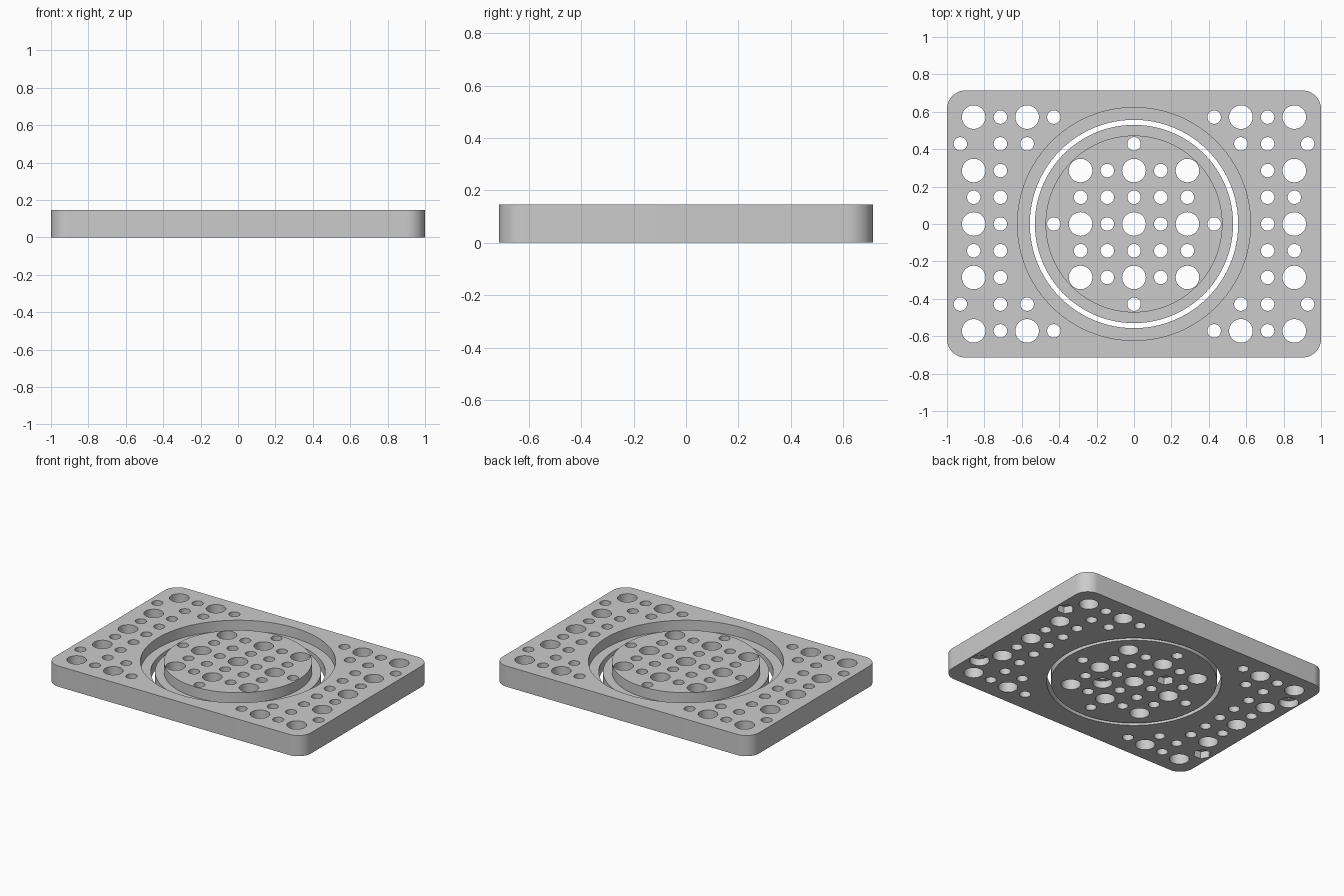
import bpy, bmesh, math

PITCH, H, LEDGE = 1 / 7, 0.146, 0.073
BIG, SMALL = 0.063, 0.036
BORE_DEPTH = 0.05

cube = bpy.data.objects.get("Cube")
if cube:
    bpy.data.objects.remove(cube, do_unlink=True)

grey = bpy.data.materials.new("plain_grey")
grey.use_nodes = True
grey.diffuse_color = (0.6, 0.6, 0.6, 1)
grey.node_tree.nodes["Principled BSDF"].inputs["Base Color"].default_value = (0.6, 0.6, 0.6, 1)


def circle(r, x=0, y=0, n=48):
    return [(x + r * math.cos(i * math.tau / n), y + r * math.sin(i * math.tau / n))
            for i in range(n)]


def rounded_rectangle(half_x, half_y, r, n=12):
    points = []
    for k, (sx, sy) in enumerate([(1, 1), (-1, 1), (-1, -1), (1, -1)]):
        for i in range(n + 1):
            a = (k + i / n) * math.pi / 2
            points.append((sx * (half_x - r) + r * math.cos(a),
                           sy * (half_y - r) + r * math.sin(a)))
    return points


def loft(bm, levels):
    """Closed solid through a list of (outline, height) levels."""
    rings = [[bm.verts.new((x, y, z)) for x, y in outline] for outline, z in levels]
    for low, high in zip(rings, rings[1:]):
        for i in range(len(low)):
            j = (i + 1) % len(low)
            bm.faces.new((low[i], low[j], high[j], high[i]))
    bm.faces.new(rings[0][::-1])
    bm.faces.new(rings[-1])


def make(name, solids):
    bm = bmesh.new()
    for levels in solids:
        loft(bm, levels)
    bmesh.ops.recalc_face_normals(bm, faces=bm.faces)
    mesh = bpy.data.meshes.new(name)
    bm.to_mesh(mesh)
    bm.free()
    mesh.materials.append(grey)
    obj = bpy.data.objects.new(name, mesh)
    bpy.context.collection.objects.link(obj)
    return obj


def hole(r, gx, gy):
    c = circle(r, gx * PITCH, gy * PITCH, 40)
    return [(c, -0.1), (c, H + 0.1)]


def pocket(r, gx, gy, sides):
    c = circle(r, gx * PITCH, gy * PITCH, sides)
    return [(c, -0.1), (c, BORE_DEPTH)]


def cut(obj, *cutters):
    """Subtract the cutters, then shade the curved walls smooth."""
    bpy.ops.object.select_all(action="DESELECT")
    bpy.context.view_layer.objects.active = obj
    obj.select_set(True)
    for cutter in cutters:
        cutter.hide_render = True
        mod = obj.modifiers.new("cut", "BOOLEAN")
        mod.object, mod.operation, mod.solver = cutter, "DIFFERENCE", "EXACT"
        bpy.ops.object.modifier_apply(modifier=mod.name)
        bpy.data.objects.remove(cutter, do_unlink=True)
    bpy.ops.object.shade_smooth_by_angle(angle=math.radians(30))


def mirrored(quarter):
    """Repeat (radius, grid x, grid y) holes in all four quadrants."""
    spots = {(r, sx * x, sy * y) for r, x, y in quarter for sx in (1, -1) for sy in (1, -1)}
    return [hole(*spot) for spot in sorted(spots)]


# Outer frame with its stepped round opening
frame = make("frame_plate", [[(rounded_rectangle(1, 5 * PITCH, 0.1), z) for z in (0, H)]])
opening = make("opening_cutter", [[(circle(0.557, n=96), -0.1), (circle(0.557, n=96), LEDGE),
                                   (circle(0.623, n=96), LEDGE), (circle(0.623, n=96), H + 0.1)]])
frame_holes = [(BIG, 6, y) for y in (0, 2, 4)] + [(SMALL, 5, y) for y in range(5)]
frame_holes += [(BIG, 4, 4), (SMALL, 3, 4), (SMALL, 6.5, 3), (SMALL, 4, 3), (SMALL, 6, 1)]
holes = make("frame_hole_cutter", mirrored(frame_holes))
# Screw head and nut pockets on the underside
pockets = make("frame_pocket_cutter", [pocket(BIG, 6.5, -3, 40), pocket(BIG, -6.5, 3, 40),
                                       pocket(0.058, 6.5, 3, 6), pocket(0.058, -6.5, -3, 6)])
cut(frame, opening, holes, pockets)

# Turning disc with a lower flange
disc = make("turntable_disc", [[(circle(0.53, n=96), 0), (circle(0.53, n=96), LEDGE),
                                (circle(0.473, n=96), LEDGE), (circle(0.473, n=96), H)]])
disc_holes = [(BIG, x, y) for x in (0, 2) for y in (0, 2)]
disc_holes += [(SMALL, x, 1) for x in range(3)]
disc_holes += [(SMALL, 1, 0), (SMALL, 1, 2), (SMALL, 3, 0), (SMALL, 0, 3)]
holes = make("disc_hole_cutter", mirrored(disc_holes))
pockets = make("disc_pocket_cutter", [pocket(BIG, 1, -1, 40), pocket(0.058, -1, 1, 6)])
cut(disc, holes, pockets)
